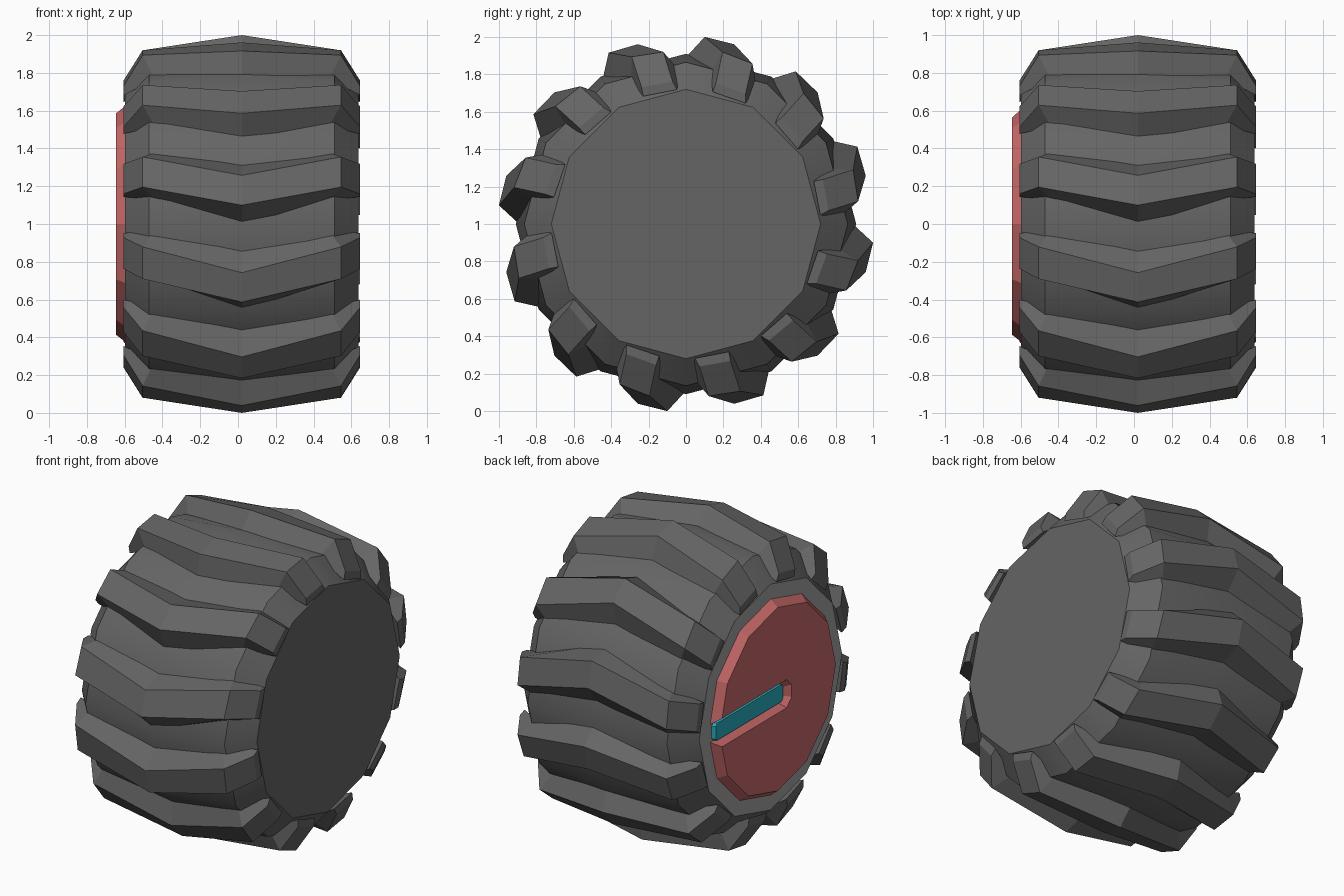
import bpy, bmesh, math
from math import sin, cos, radians

if "Cube" in bpy.data.objects:
    bpy.data.objects.remove(bpy.data.objects["Cube"])

CX, CZ, N = 0.02, 1.0, 12      # wheel centre and number of sides / lugs


def material(name, rgb):
    m = bpy.data.materials.new(name)
    m.diffuse_color = (*rgb, 1)
    m.use_nodes = True
    m.node_tree.nodes["Principled BSDF"].inputs["Base Color"].default_value = m.diffuse_color
    return m


rubber = material("dark rubber", (0.13, 0.13, 0.13))
rim_grey = material("rim grey", (0.36, 0.36, 0.36))
red = material("hub red", (0.58, 0.14, 0.14))
teal = material("slot teal", (0.02, 0.42, 0.52))


def polar(x, r, deg):
    """Point on the wheel: angle runs clockwise from the top seen from +x."""
    a = radians(deg)
    return (x, r * sin(a), CZ + r * cos(a))


def finish(bm, name, *mats):
    bmesh.ops.recalc_face_normals(bm, faces=bm.faces)
    me = bpy.data.meshes.new(name)
    bm.to_mesh(me)
    bm.free()
    ob = bpy.data.objects.new(name, me)
    bpy.context.collection.objects.link(ob)
    for m in mats:
        me.materials.append(m)
    return ob


def loft(bm, rings):
    """Skin closed rings of equal length and cap both ends."""
    vs = [[bm.verts.new(p) for p in ring] for ring in rings]
    n = len(vs[0])
    for a, b in zip(vs, vs[1:]):
        for i in range(n):
            j = (i + 1) % n
            bm.faces.new((a[i], a[j], b[j], b[i]))
    bm.faces.new(vs[0][::-1])
    bm.faces.new(vs[-1])


# tyre body: twelve-sided barrel, the hub side cap is the lighter rim
bm = bmesh.new()
profile = [(-0.617, 0.72), (-0.49, 0.865), (0, 0.91), (0.49, 0.865), (0.617, 0.72)]
loft(bm, [[polar(CX + x, r, 360 / N * i) for i in range(N)] for x, r in profile])
bm.normal_update()
for f in bm.faces:
    if len(f.verts) == N and f.calc_center_median().x < 0:
        f.material_index = 1
body = finish(bm, "tyre_body", rubber, rim_grey)
bpy.context.view_layer.objects.active = body
body.select_set(True)
bpy.ops.object.shade_smooth_by_angle(angle=radians(35))
body.select_set(False)

# chevron lugs: sections of (x, radius, angle) for base lead, top lead, top trail, base trail
middle = [(0, 0.86, -2), (0, 1.005, 5.7), (0, 0.995, 15), (0, 0.86, 22)]
shoulder = [(0.46, 0.82, 9), (0.525, 0.94, 12), (0.525, 0.928, 22.5), (0.46, 0.82, 27.5)]
end = [(0.625, 0.72, 11.5), (0.625, 0.77, 12), (0.625, 0.765, 24.6), (0.625, 0.72, 26.2)]
sections = [(end, -1), (shoulder, -1), (middle, 1), (shoulder, 1), (end, 1)]
bm = bmesh.new()
for k in range(N):
    loft(bm, [[polar(CX + s * x, r, a + k * 360 / N) for x, r, a in sec]
              for sec, s in sections])
finish(bm, "tread_lugs", rubber)


# hub plate: bevelled disc with a tapered slot running from the centre to the +y rim
def slotted_disc(x, r, w, tip, cut):
    y0 = r - w * math.tan(radians(75)) ** -1
    rim = [(r * cos(radians(a)), r * sin(radians(a))) for a in range(30, 360, 30)]
    pts = [(y0, w)] + rim + [(y0, -w), (tip + cut, -w), (tip, -w + cut),
                             (tip, w - cut), (tip + cut, w)]
    return [(x, y, CZ + z) for y, z in pts]


bm = bmesh.new()
loft(bm, [slotted_disc(-0.59, 0.63, 0.052, -0.09, 0.03),
          slotted_disc(-0.647, 0.585, 0.09, -0.14, 0.05)])
finish(bm, "hub_plate", red)


# teal strip lying in the slot
def strip(x, y1, y0, w, c):
    pts = [(y1, w - c), (y1 - c, w), (y0 + c, w), (y0, w - c),
           (y0, c - w), (y0 + c, -w), (y1 - c, -w), (y1, c - w)]
    return [(x, y, CZ + z) for y, z in pts]


bm = bmesh.new()
loft(bm, [strip(-0.59, 0.60, -0.095, 0.055, 0.015),
          strip(-0.617, 0.58, -0.095, 0.055, 0.015)])
finish(bm, "slot_strip", teal)
